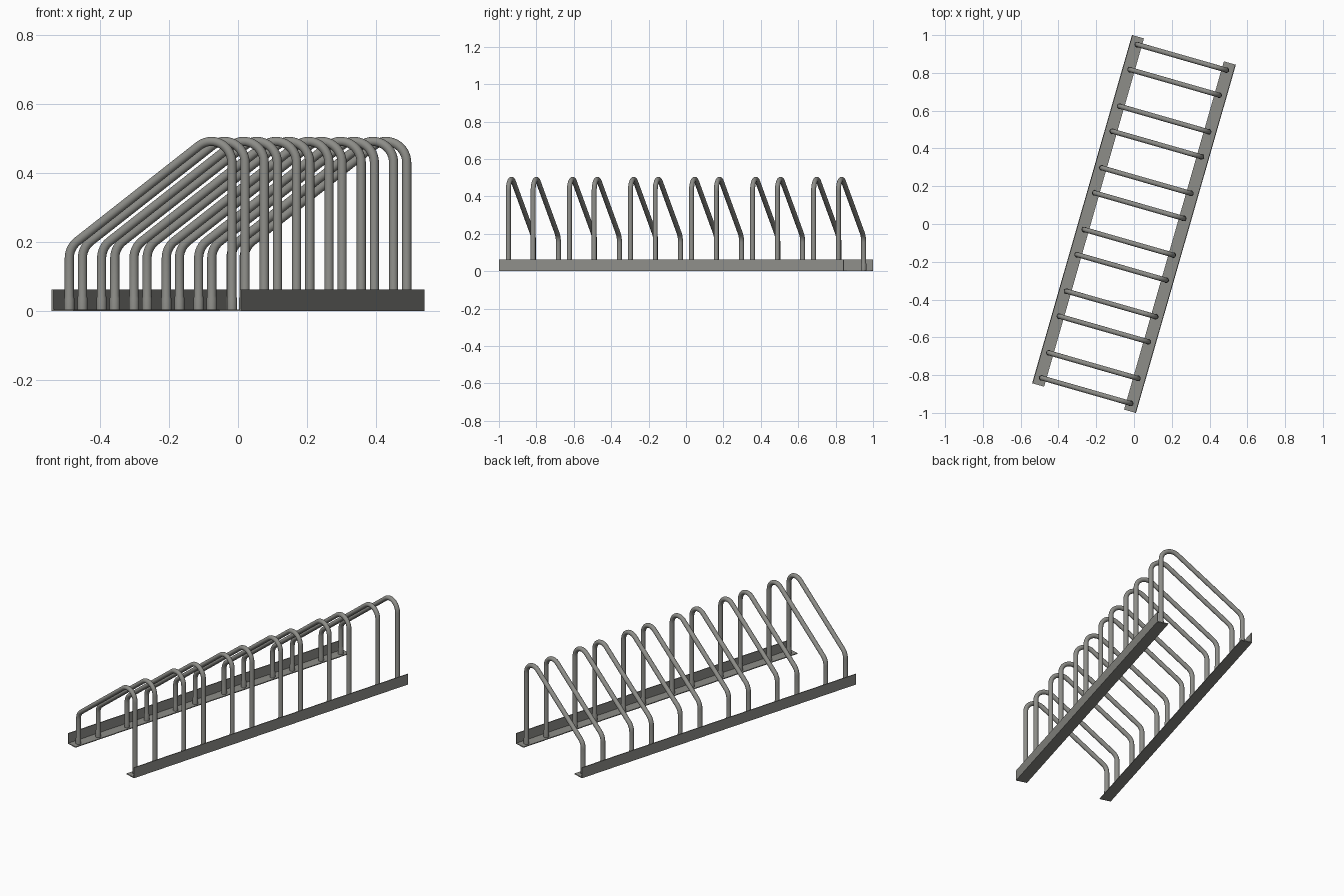
import bpy, bmesh, math
from mathutils import Vector, Matrix

if "Cube" in bpy.data.objects:
    bpy.data.objects.remove(bpy.data.objects["Cube"])

TURN = Matrix.Rotation(math.radians(-16), 4, 'Z')   # whole rack is turned in plan
HALF_LEN, RAIL_OUT, RAIL_IN = 0.959, 0.286, 0.220
RAIL_H, PLATE = 0.063, 0.005
POST_U, TUBE_R, FOOT_R, BEND_R = 0.245, 0.0132, 0.0148, 0.062
SIDES = 20

steel = bpy.data.materials.new("grey steel")
steel.diffuse_color = (0.27, 0.27, 0.25, 1)
steel.use_nodes = True
steel.node_tree.nodes["Principled BSDF"].inputs["Base Color"].default_value = steel.diffuse_color


def finish(name, bm, smooth):
    bmesh.ops.recalc_face_normals(bm, faces=bm.faces[:])
    bm.transform(TURN)
    me = bpy.data.meshes.new(name)
    bm.to_mesh(me)
    bm.free()
    me.materials.append(steel)
    ob = bpy.data.objects.new(name, me)
    bpy.context.collection.objects.link(ob)
    if smooth:
        bpy.ops.object.select_all(action='DESELECT')
        ob.select_set(True)
        bpy.context.view_layer.objects.active = ob
        bpy.ops.object.shade_smooth_by_angle(angle=math.radians(40))


# Angle-iron rail: upright plate outside, flat flange pointing inward
def rail(name, side):
    profile = [(RAIL_IN, 0), (RAIL_OUT, 0), (RAIL_OUT, RAIL_H),
               (RAIL_OUT - PLATE, RAIL_H), (RAIL_OUT - PLATE, PLATE), (RAIL_IN, PLATE)]
    bm = bmesh.new()
    face = bm.faces.new([bm.verts.new((side * u, -HALF_LEN, z)) for u, z in profile])
    ext = bmesh.ops.extrude_face_region(bm, geom=[face])
    moved = [g for g in ext["geom"] if isinstance(g, bmesh.types.BMVert)]
    bmesh.ops.translate(bm, verts=moved, vec=(0, 2 * HALF_LEN, 0))
    bm.faces.new([v for v in face.verts]) if not face.is_valid else None
    finish(name, bm, False)


# Rounded corner b between a and c, as points along the arc
def fillet(a, b, c, r, n):
    d1, d2 = (a - b).normalized(), (c - b).normalized()
    half = d1.angle(d2) / 2
    centre = b + (d1 + d2).normalized() * (r / math.sin(half))
    t = r / math.tan(half)
    s = (b + d1 * t - centre).normalized()
    e = (b + d2 * t - centre).normalized()
    return [centre + s.slerp(e, i / n).normalized() * r for i in range(n + 1)]


# Bent hoop tube: short post, sloping top, tall post
c0, c1, c2, c3 = [Vector(p) for p in ((-POST_U, 0, 0.002), (-POST_U, 0, 0.184),
                                      (POST_U, 0, 0.554), (POST_U, 0, 0.002))]
up = lambda p, z: Vector((p.x, 0, z))
path = ([c0, up(c0, 0.036), up(c0, 0.044)] + fillet(c0, c1, c2, BEND_R, 6)
        + fillet(c1, c2, c3, BEND_R, 14) + [up(c3, 0.044), up(c3, 0.036), c3])


def hoop(name, v):
    bm = bmesh.new()
    rings = []
    for i, p in enumerate(path):
        before = (p - path[i - 1]).normalized() if i else Vector()
        after = (path[i + 1] - p).normalized() if i + 1 < len(path) else Vector()
        tan = (before + after).normalized()
        nrm = Vector((-tan.z, 0, tan.x))
        r = FOOT_R if p.z < 0.04 else TUBE_R        # slightly swollen foot
        ring = []
        for k in range(SIDES):
            a = 2 * math.pi * k / SIDES
            q = p + nrm * (r * math.cos(a)) + Vector((0, v + r * math.sin(a), 0))
            ring.append(bm.verts.new(q))
        rings.append(ring)
    for r0, r1 in zip(rings, rings[1:]):
        for k in range(SIDES):
            j = (k + 1) % SIDES
            bm.faces.new((r0[k], r0[j], r1[j], r1[k]))
    bm.faces.new(rings[0])
    bm.faces.new(rings[-1])
    finish(name, bm, True)


rail("left_rail", -1)
rail("right_rail", 1)

# Six wheel slots, two hoops each
for i in range(6):
    centre = (i - 2.5) * 0.3396
    for tag, off in (("a", -0.069), ("b", 0.069)):
        hoop(f"hoop_{i + 1}{tag}", centre + off)
